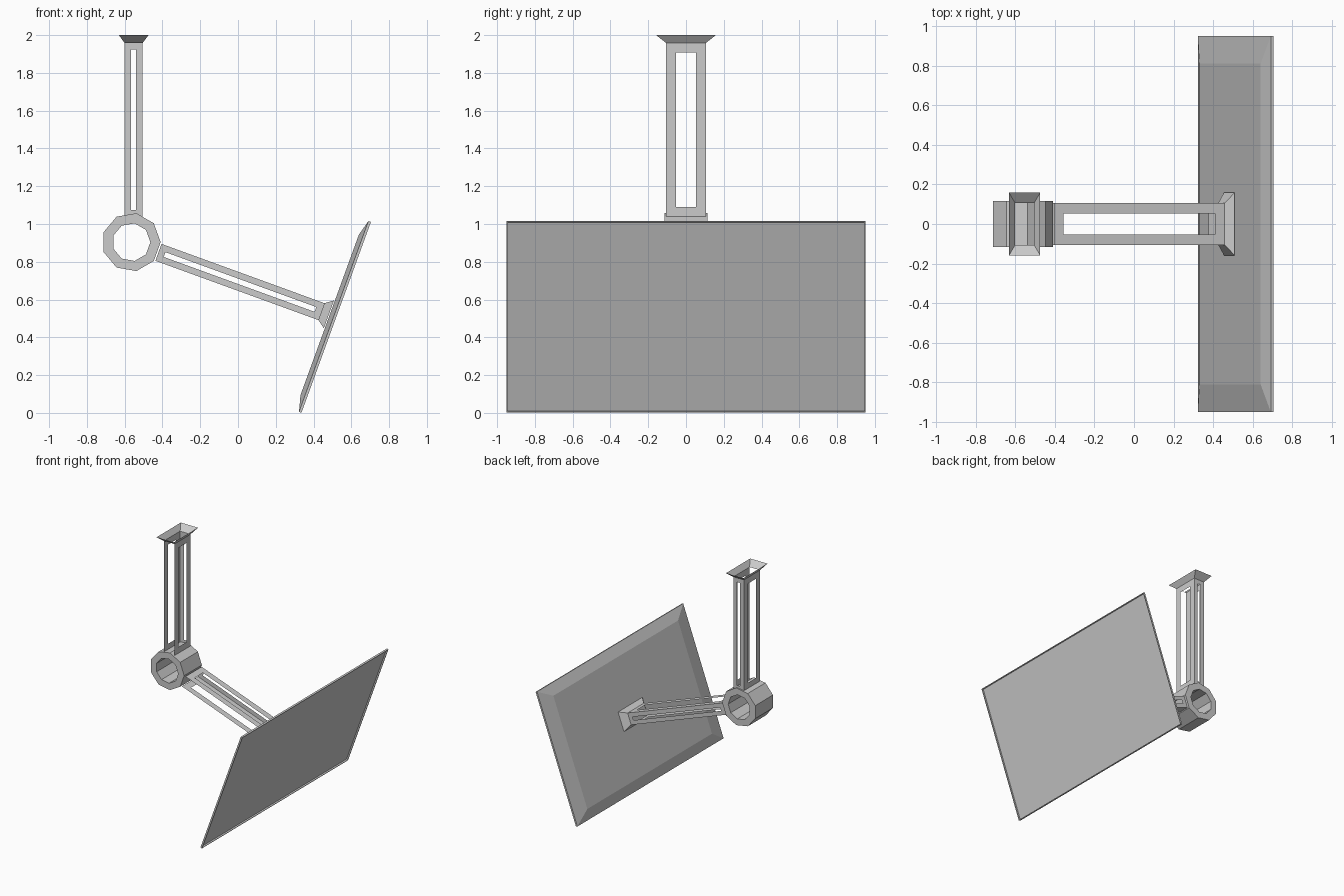
import bpy, bmesh
from math import sin, cos, radians

if "Cube" in bpy.data.objects:
    bpy.data.objects.remove(bpy.data.objects["Cube"])

TILT = radians(110)  # swings the local z axis down along the arm


def rect(hx, hy, z):
    return [(-hx, -hy, z), (hx, -hy, z), (hx, hy, z), (-hx, hy, z)]


def loft(bm, loops, caps=False, closed=False):
    """Bridge successive loops with quads; return quads band by band."""
    rings = [[bm.verts.new(p) for p in loop] for loop in loops]
    pairs = list(zip(rings, rings[1:]))
    if closed:
        pairs.append((rings[-1], rings[0]))
    bands = []
    for a, b in pairs:
        n = len(a)
        bands.append([bm.faces.new((a[i], a[(i + 1) % n], b[(i + 1) % n], b[i])) for i in range(n)])
    if caps:
        bm.faces.new(rings[0][::-1])
        bm.faces.new(rings[-1])
    return bands


def finish(bm, name, loc, tilt=0.0):
    mesh = bpy.data.meshes.new(name)
    bm.to_mesh(mesh)
    bm.free()
    ob = bpy.data.objects.new(name, mesh)
    ob.location = loc
    ob.rotation_euler = (0, tilt, 0)
    bpy.context.collection.objects.link(ob)
    return ob


def bracket(name, loc, tilt=0.0, length=0.918):
    """Open square tube with a window in each side and a flared foot."""
    bm = bmesh.new()
    shaft, flare = loft(bm, [rect(0.0475, 0.105, 0),
                             rect(0.0475, 0.105, length),
                             rect(0.0785, 0.158, length + 0.042)])
    for i, face in enumerate(shaft):
        bmesh.ops.inset_individual(bm, faces=[face], use_even_offset=True,
                                   thickness=0.034 if i % 2 == 0 else 0.051)
    bmesh.ops.delete(bm, geom=shaft, context='FACES')
    return finish(bm, name, loc, tilt)


# Ceiling post and screen arm
bracket("ceiling_post", (-0.5525, 0, 1.04))
bracket("screen_arm", (-0.421, 0, 0.850), TILT)


# Nine-sided pivot ring
def nonagon(r, y):
    return [(r * cos(radians(40 * i)), y, r * sin(radians(40 * i))) for i in range(9)]


bm = bmesh.new()
loft(bm, [nonagon(0.1555, 0.115), nonagon(0.1555, -0.115),
          nonagon(0.101, -0.115), nonagon(0.101, 0.115)], closed=True)
bmesh.ops.recalc_face_normals(bm, faces=bm.faces)
finish(bm, "pivot_ring", (-0.565, 0, 0.904))

# Screen: bevelled back, thin rim, shallow recessed display face
bm = bmesh.new()
loft(bm, [rect(0.4515, 0.81, -0.037), rect(0.5375, 0.95, -0.014),
          rect(0.5375, 0.95, 0), rect(0.5315, 0.944, 0),
          rect(0.5315, 0.944, -0.012)], caps=True)
finish(bm, "screen_panel", (0.520, 0, 0.506), TILT)
